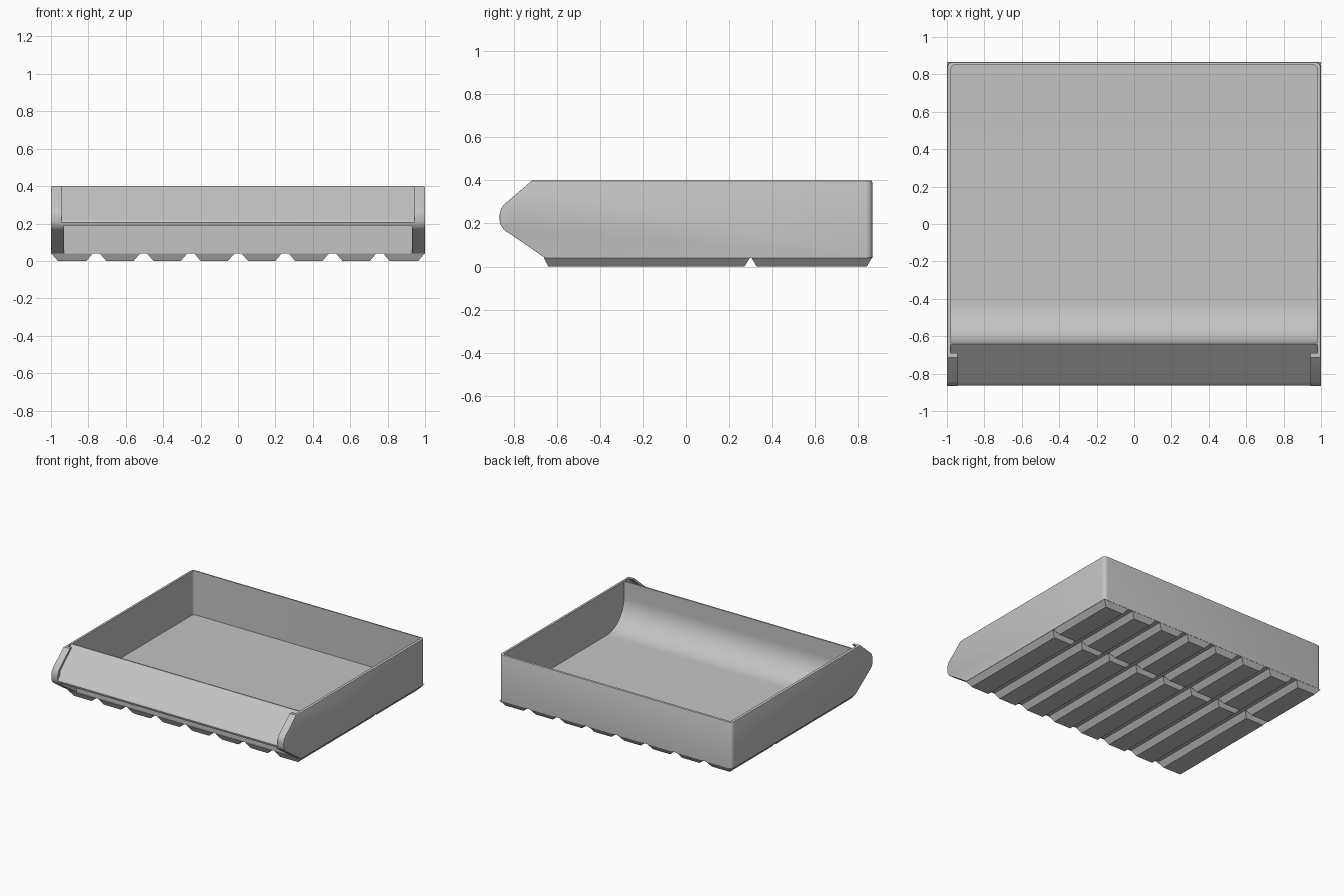
import bpy, bmesh, math

old = bpy.data.objects.get("Cube")
if old:
    bpy.data.objects.remove(old, do_unlink=True)

grey = bpy.data.materials.new("light_grey_plastic")
grey.use_nodes = True
GREY = (0.55, 0.55, 0.55, 1)
grey.diffuse_color = GREY
for node in grey.node_tree.nodes:
    if node.type == 'BSDF_PRINCIPLED':
        node.inputs["Base Color"].default_value = GREY

BACK, TOP, BASE = 0.866, 0.40, 0.04


def prism(name, profile, half, bevels=()):
    """Extrude a (y, z) profile across x, then bevel the edges picked by each rule."""
    bm = bmesh.new()
    face = bm.faces.new([bm.verts.new((-half, y, z)) for y, z in profile])
    new = bmesh.ops.extrude_face_region(bm, geom=[face])["geom"]
    bmesh.ops.translate(bm, vec=(2 * half, 0, 0),
                        verts=[g for g in new if isinstance(g, bmesh.types.BMVert)])
    for rule, size, steps in bevels:
        picked = [e for e in bm.edges if rule(e.verts[0].co, e.verts[1].co)]
        bmesh.ops.bevel(bm, geom=picked, offset=size, segments=steps,
                        profile=0.5, affect='EDGES', clamp_overlap=True)
    bmesh.ops.recalc_face_normals(bm, faces=bm.faces)
    return finish(name, bm)


def finish(name, bm):
    mesh = bpy.data.meshes.new(name)
    bm.to_mesh(mesh)
    bm.free()
    mesh.materials.append(grey)
    obj = bpy.data.objects.new(name, mesh)
    bpy.context.collection.objects.link(obj)
    return obj


def activate(obj):
    bpy.ops.object.select_all(action='DESELECT')
    obj.select_set(True)
    bpy.context.view_layer.objects.active = obj


def cut(obj, cutter):
    cutter.hide_render = True
    mod = obj.modifiers.new("cut", 'BOOLEAN')
    mod.operation, mod.solver, mod.object = 'DIFFERENCE', 'EXACT', cutter
    activate(obj)
    bpy.ops.object.modifier_apply(modifier=mod.name)
    bpy.data.objects.remove(cutter, do_unlink=True)


# Edge rules: rounded nose, upright rear corners, top rim
def nose(a, b):
    return a.y < -0.8 and b.y < -0.8 and abs(a.x - b.x) > 1


def rear_corner(a, b):
    return a.y > 0.8 and b.y > 0.8 and abs(a.z - b.z) > 0.2


def rim(a, b):
    return a.z > 0.399 and b.z > 0.399 and (a.y + b.y) / 2 > -0.7


def front_sides(a, b):
    return abs(a.x - b.x) < 0.001 and abs(a.x) > 0.99 and a.y < -0.6 and b.y < -0.6


# Tray body, solid outline
tray = prism("tray", [(-0.655, BASE), (BACK, BASE), (BACK, TOP), (-0.715, TOP),
                      (-BACK, 0.27), (-BACK, 0.185)], 1.0,
             [(nose, 0.03, 4), (rear_corner, 0.03, 5), (rim, 0.008, 2),
              (front_sides, 0.01, 2)])

# Cavity with a curved scoop at the front
radius, floor = 0.215, 0.06
scoop = []
for i in range(17):
    a = math.pi / 2 * i / 16
    scoop.append((-0.42 - radius * math.sin(a), floor + radius * (1 - math.cos(a))))
cavity = prism("cavity_cutter", scoop + [(-0.635, 0.5), (0.85, 0.5), (0.85, floor)],
               0.978, [(rear_corner, 0.02, 5)])
cut(tray, cavity)


# Sloping label panel between the end caps
def slope(t, shift=0.0):
    return (-0.645 - shift - t, TOP - 0.86 * t)


cut(tray, prism("panel_cutter", [slope(-0.1), slope(0.205), (-0.86, 0.214), (-0.866, 0.204),
                                 (-0.95, 0.204), (-0.95, 0.486)], 0.945))

# Slot behind the end caps for a label card
cut(tray, prism("slot_cutter", [slope(-0.03), slope(0.19), slope(0.145, 0.045),
                                slope(-0.03, 0.045)], 0.981))

# Finger recess under the panel
cut(tray, prism("recess_cutter", [(-0.654, 0), (-0.654, 0.355), (-0.85, 0.19),
                                  (-0.95, 0.19), (-0.95, 0)], 0.93))
activate(tray)
bpy.ops.object.shade_smooth_by_angle(angle=math.radians(30))


# Tapered feet separated by grooves
def foot(bm, x0, x1, y0, y1, left, right, front, back):
    low = [(x0 + left, y0 + front), (x1 - right, y0 + front),
           (x1 - right, y1 - back), (x0 + left, y1 - back)]
    high = [(x0, y0), (x1, y0), (x1, y1), (x0, y1)]
    b = [bm.verts.new((x, y, 0)) for x, y in low]
    t = [bm.verts.new((x, y, BASE + 0.001)) for x, y in high]
    bm.faces.new(b[::-1])
    bm.faces.new(t)
    for i in range(4):
        j = (i + 1) % 4
        bm.faces.new((b[i], b[j], t[j], t[i]))


bm = bmesh.new()
pitch, gap, taper = 0.2525, 0.018, 0.035
for i in range(-4, 4):
    x0 = -0.999 if i == -4 else i * pitch + gap
    x1 = 0.999 if i == 3 else (i + 1) * pitch - gap
    foot(bm, x0, x1, -0.66, 0.297, taper, taper, 0.02, 0.025)
    foot(bm, x0, x1, 0.303, 0.865, taper, taper, 0.025, 0.025)
bmesh.ops.recalc_face_normals(bm, faces=bm.faces)
finish("base_feet", bm)
